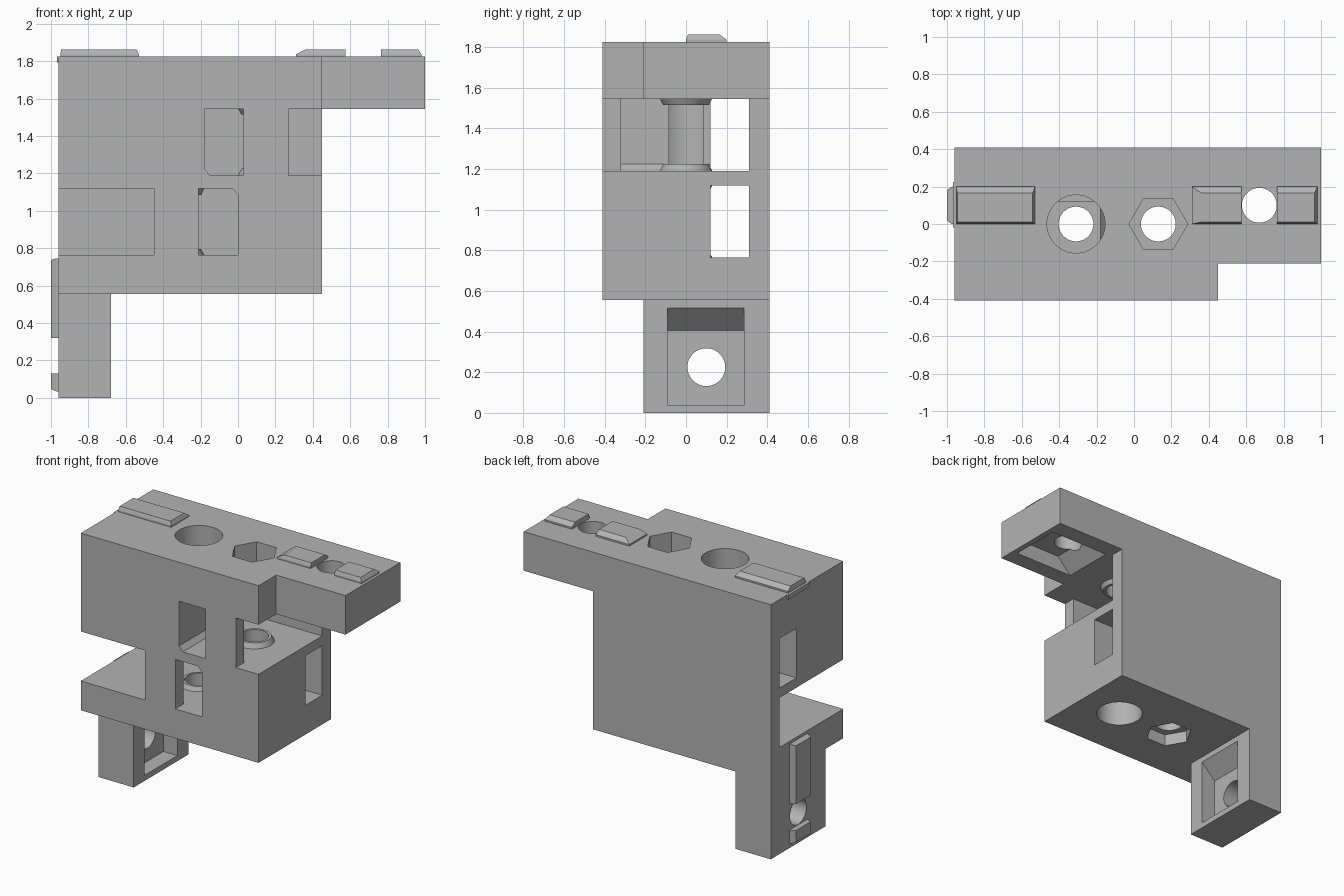
import bpy, bmesh, math
from mathutils import Vector

if "Cube" in bpy.data.objects:
    bpy.data.objects.remove(bpy.data.objects["Cube"], do_unlink=True)

grey = bpy.data.materials.new("plain grey")
grey.use_nodes = True
GREY = (0.45, 0.45, 0.45, 1)
grey.diffuse_color = GREY
grey.node_tree.nodes["Principled BSDF"].inputs["Base Color"].default_value = GREY


def finish(bm, name):
    bmesh.ops.recalc_face_normals(bm, faces=bm.faces)
    mesh = bpy.data.meshes.new(name)
    bm.to_mesh(mesh)
    bm.free()
    mesh.materials.append(grey)
    ob = bpy.data.objects.new(name, mesh)
    bpy.context.scene.collection.objects.link(ob)
    return ob


def prism(name, profile, y0, y1):
    """Extrude an (x, z) profile along y."""
    bm = bmesh.new()
    face = bm.faces.new([bm.verts.new((x, y0, z)) for x, z in profile])
    ext = bmesh.ops.extrude_face_region(bm, geom=[face])["geom"]
    verts = [v for v in ext if isinstance(v, bmesh.types.BMVert)]
    bmesh.ops.translate(bm, verts=verts, vec=(0, y1 - y0, 0))
    return finish(bm, name)


def box(name, x0, x1, y0, y1, z0, z1):
    return prism(name, [(x0, z0), (x1, z0), (x1, z1), (x0, z1)], y0, y1)


def cone(name, x, y, z0, z1, r0, r1, sides=64):
    bm = bmesh.new()
    bmesh.ops.create_cone(bm, cap_ends=True, segments=sides, radius1=r0,
                          radius2=r1, depth=abs(z1 - z0))
    if sides == 6:  # corners point along x
        a = max(bm.verts, key=lambda v: v.co.x).co
        turn = -math.atan2(a.y, a.x)
        for v in bm.verts:
            vx, vy = v.co.x, v.co.y
            v.co.x = vx * math.cos(turn) - vy * math.sin(turn)
            v.co.y = vx * math.sin(turn) + vy * math.cos(turn)
    if z1 < z0:
        for v in bm.verts:
            v.co.z = -v.co.z
    bmesh.ops.translate(bm, verts=bm.verts, vec=(x, y, (z0 + z1) / 2))
    return finish(bm, name)


def combine(ob, tool, mode):
    mod = ob.modifiers.new(mode, "BOOLEAN")
    mod.operation, mod.solver, mod.object = mode, "EXACT", tool
    bpy.context.view_layer.objects.active = ob
    bpy.ops.object.modifier_apply(modifier=mod.name)
    bpy.data.objects.remove(tool, do_unlink=True)


def cut(tool):
    combine(body, tool, "DIFFERENCE")


def add(tool):
    combine(body, tool, "UNION")


# Main block with the top arm and the bottom leg
body = box("mount_body", -0.96, 0.45, -0.41, 0.41, 0.555, 1.825)
add(box("arm", 0.3, 1.0, -0.21, 0.41, 1.545, 1.825))
add(box("leg", -0.96, -0.68, -0.21, 0.41, 0, 0.7))

# The two pulley bays are the same shape turned half a turn about y
HOLE = 0.093
for flip in (False, True):
    fx = (lambda x: -0.18 - x) if flip else (lambda x: x)
    fz = (lambda z: 2.31 - z) if flip else (lambda z: z)
    floor, roof = 1.19, 1.545
    bay = [(-0.18, roof), (1.2, roof), (1.2, floor), (-0.15, floor), (-0.18, 1.225)]
    cut(prism("bay", [(fx(x), fz(z)) for x, z in bay], -0.6, 0.31))
    # Belt channel through the far wall
    cut(box("belt_channel", fx(-1.5), fx(0), 0.12, 0.31, fz(floor), fz(roof)))

for flip in (False, True):
    fx = (lambda x: -0.18 - x) if flip else (lambda x: x)
    fz = (lambda z: 2.31 - z) if flip else (lambda z: z)
    # Front pillar and bearing bosses
    add(box("pillar", fx(0.03), fx(0.27), -0.41, -0.32, fz(floor), fz(roof)))
    add(cone("lower_boss", fx(0.13), 0, fz(floor - 0.02), fz(1.225), 0.14, 0.112))
    add(cone("upper_boss", fx(0.13), 0, fz(roof + 0.02), fz(1.515), 0.14, 0.112))
    # Bolt head counterbore, nut pocket and bolt hole
    cut(cone("counterbore", fx(-0.31), 0, fz(1.225), fz(2), 0.155, 0.155))
    cut(cone("nut_pocket", fx(0.13), 0, fz(1.67), fz(2), 0.157, 0.157, 6))
    cut(cone("bolt_hole", fx(0.13), 0, 0.3, 2.1, HOLE, HOLE))

# Ramped pockets in the arm and the leg
cut(prism("arm_pocket", [(0.49, 1.4), (0.49, 1.545), (0.6, 1.655), (0.96, 1.655),
                         (0.96, 1.4)], -0.09, 0.285))
cut(prism("leg_pocket", [(-0.6, 0.04), (-0.79, 0.04), (-0.79, 0.405), (-0.68, 0.515),
                         (-0.6, 0.515)], -0.09, 0.285))

# Screw holes in the arm and the leg
cut(cone("arm_hole", 0.67, 0.1, 1.4, 2.1, HOLE, HOLE))
leg_hole = cone("leg_hole", 0, 0, -0.4, 0.4, HOLE, HOLE)
for v in leg_hole.data.vertices:
    x, y, z = v.co
    v.co = (z - 0.82, y + 0.1, 0.225 - x)
cut(leg_hole)


def rib(name, a, b, in_a, in_b, place, low=0.01, high=0.035):
    """Alignment rib: rectangular foot with bevelled top."""
    bm = bmesh.new()
    for h, s0, s1, y0, y1 in ((0, a, b, 0, 0.2), (0.012, a, b, 0, 0.2),
                              (0.037, a + in_a, b - in_b, low, 0.2 - high)):
        for s in (s0, s1):
            for y in (y0, y1):
                bm.verts.new(place(s, y, h))
    bmesh.ops.convex_hull(bm, input=bm.verts)
    bmesh.ops.dissolve_limit(bm, angle_limit=0.01, verts=bm.verts, edges=bm.edges)
    return finish(bm, name)


def on_top(s, y, h):
    return Vector((s, y, 1.825 + h))


def on_side(s, y, h):
    return Vector((-0.96 - h * 1.08, y, s))


rib("top_left_rib", -0.95, -0.53, 0.005, 0.012, on_top)
rib("top_middle_rib", 0.31, 0.575, 0.05, 0, on_top)
rib("top_right_rib", 0.765, 0.98, 0, 0.015, on_top)
rib("side_long_rib", 0.32, 0.745, 0, 0.008, on_side, 0.018, 0.018)
rib("side_short_rib", 0.035, 0.13, 0.012, 0, on_side, 0.018, 0.018)
# Small locating plate at the top of the side
box("locating_plate", -0.969, -0.96, -0.02, 0.225, 1.793, 1.825)

# Round the look of the bores, keep all other edges sharp
bpy.ops.object.select_all(action="DESELECT")
body.select_set(True)
bpy.context.view_layer.objects.active = body
bpy.ops.object.shade_smooth_by_angle(angle=math.radians(20))
